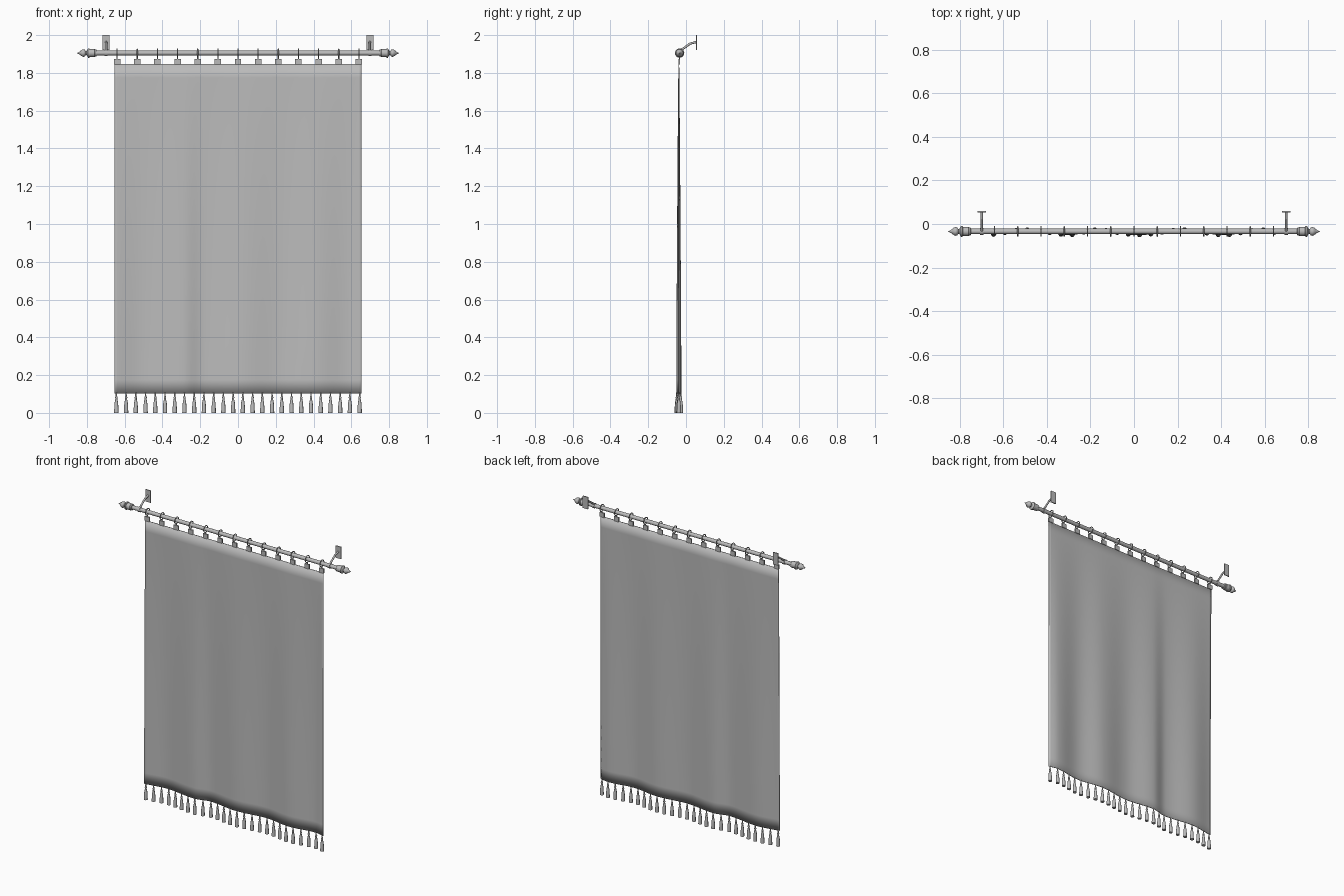
import bpy, bmesh, math
from mathutils import Vector

if "Cube" in bpy.data.objects:
    bpy.data.objects.remove(bpy.data.objects["Cube"])

ROD_Y, ROD_Z = -0.034, 1.905

grey = bpy.data.materials.new("plain grey")
grey.diffuse_color = (0.5, 0.5, 0.5, 1)
grey.use_nodes = True
grey.node_tree.nodes["Principled BSDF"].inputs["Base Color"].default_value = grey.diffuse_color


def make(name, bm, smooth=True):
    bmesh.ops.recalc_face_normals(bm, faces=bm.faces)
    me = bpy.data.meshes.new(name)
    bm.to_mesh(me)
    bm.free()
    ob = bpy.data.objects.new(name, me)
    bpy.context.collection.objects.link(ob)
    me.materials.append(grey)
    if smooth:
        bpy.context.view_layer.objects.active = ob
        bpy.ops.object.select_all(action='DESELECT')
        ob.select_set(True)
        bpy.ops.object.shade_smooth_by_angle(angle=math.radians(40))
    return ob


def lathe(bm, profile, origin, axis, segs=16):
    """Revolve (radius, distance) points around an axis through origin."""
    axis = Vector(axis).normalized()
    u = axis.orthogonal().normalized()
    v = axis.cross(u)
    rings = []
    for r, d in profile:
        rings.append([bm.verts.new(Vector(origin) + axis * d + r *
                      (u * math.cos(2 * math.pi * i / segs) + v * math.sin(2 * math.pi * i / segs)))
                      for i in range(segs)])
    for a, b in zip(rings, rings[1:]):
        for i in range(segs):
            j = (i + 1) % segs
            bm.faces.new((a[i], a[j], b[j], b[i]))
    bm.faces.new(rings[0])
    bm.faces.new(rings[-1])


def box(bm, centre, size):
    verts = bmesh.ops.create_cube(bm, size=1)["verts"]
    for v in verts:
        v.co = Vector(c + p * s for c, p, s in zip(centre, v.co, size))


def torus_x(bm, centre, major, minor, n=20, m=8):
    """Ring threaded on the x axis."""
    g = []
    for i in range(n):
        a = 2 * math.pi * i / n
        row = []
        for k in range(m):
            b = 2 * math.pi * k / m
            r = major + minor * math.cos(b)
            row.append(bm.verts.new(Vector(centre) + Vector(
                (minor * math.sin(b), r * math.cos(a), r * math.sin(a)))))
        g.append(row)
    for i in range(n):
        for k in range(m):
            i2, k2 = (i + 1) % n, (k + 1) % m
            bm.faces.new((g[i][k], g[i2][k], g[i2][k2], g[i][k2]))


# Folds: alternating back and front crests, joined by cosine easing
CRESTS = [-0.68, -0.50, -0.29, -0.18, 0.02, 0.23, 0.41, 0.59, 0.70]


def fold(x, z):
    for i, (a, b) in enumerate(zip(CRESTS, CRESTS[1:])):
        if a <= x <= b:
            wave = -math.cos(math.pi * (x - a) / (b - a)) * (-1) ** i
            return ROD_Y - 0.004 + wave * 0.011 * min(1, (1.847 - z) / 1.5) ** 0.8
    return ROD_Y


# Curtain cloth
bm = bmesh.new()
NX, NZ = 90, 24
grid = []
for k in range(NZ + 1):
    z = 0.103 + (1.847 - 0.103) * k / NZ
    grid.append([bm.verts.new((x, fold(x, z), z))
                 for x in (-0.654 + 1.308 * i / NX for i in range(NX + 1))])
for lo, hi in zip(grid, grid[1:]):
    for i in range(NX):
        bm.faces.new((lo[i], lo[i + 1], hi[i + 1], hi[i]))
cloth = make("curtain_cloth", bm)
mod = cloth.modifiers.new("thickness", 'SOLIDIFY')
mod.thickness, mod.offset = 0.004, 0

# Tassels along the hem
bm = bmesh.new()
for i in range(26):
    x = -0.644 + 1.288 * i / 25
    lathe(bm, [(0.003, 0.107), (0.004, 0.088), (0.007, 0.082), (0.005, 0.074),
               (0.009, 0.055), (0.011, 0.03), (0.012, 0.0)],
          (x, fold(x, 0.103), 0), (0, 0, 1), 10)
make("tassels", bm)

# Rod
bm = bmesh.new()
lathe(bm, [(0.0125, -0.77), (0.0125, 0.77)], (0, ROD_Y, ROD_Z), (1, 0, 0), 20)
make("rod", bm)

# Finials: collared barrel, neck, pointed bulb
for side, s in (("left", -1), ("right", 1)):
    bm = bmesh.new()
    lathe(bm, [(0.013, 0.748), (0.019, 0.750), (0.019, 0.757), (0.021, 0.759), (0.021, 0.785),
               (0.025, 0.787), (0.025, 0.794), (0.018, 0.797), (0.011, 0.802), (0.011, 0.806),
               (0.018, 0.811), (0.0205, 0.818), (0.018, 0.826), (0.011, 0.834),
               (0.006, 0.841), (0.0005, 0.853)],
          (0, ROD_Y, ROD_Z), (s, 0, 0), 18)
    make(side + "_finial", bm)

# Rings with stems and clips
rings, clips = bmesh.new(), bmesh.new()
for i in range(13):
    x = -0.64 + 1.28 * i / 12
    torus_x(rings, (x, ROD_Y, ROD_Z), 0.0215, 0.003)
    lathe(clips, [(0.003, 1.868), (0.003, 1.884)], (x, ROD_Y, 0), (0, 0, 1), 8)
    box(clips, (x, ROD_Y - 0.002, 1.859), (0.034, 0.009, 0.030))
make("rings", rings)
make("clips", clips)

# Wall brackets: sloping arm, level end, wall plate
for side, s in (("left", -1), ("right", 1)):
    bm = bmesh.new()
    x = s * 0.698
    a, b, c = (Vector((x, ROD_Y, ROD_Z + 0.01)), Vector((x, 0.022, 1.955)), Vector((x, 0.056, 1.964)))
    for p, q in ((a, b), (b, c)):
        lathe(bm, [(0.006, 0), (0.006, (q - p).length + 0.002)], p, q - p, 10)
    lathe(bm, [(0.016, -0.008), (0.016, 0.008)], (x, ROD_Y, ROD_Z), (1, 0, 0), 18)
    box(bm, (x, 0.0565, 1.960), (0.038, 0.006, 0.080))
    make(side + "_bracket", bm)
